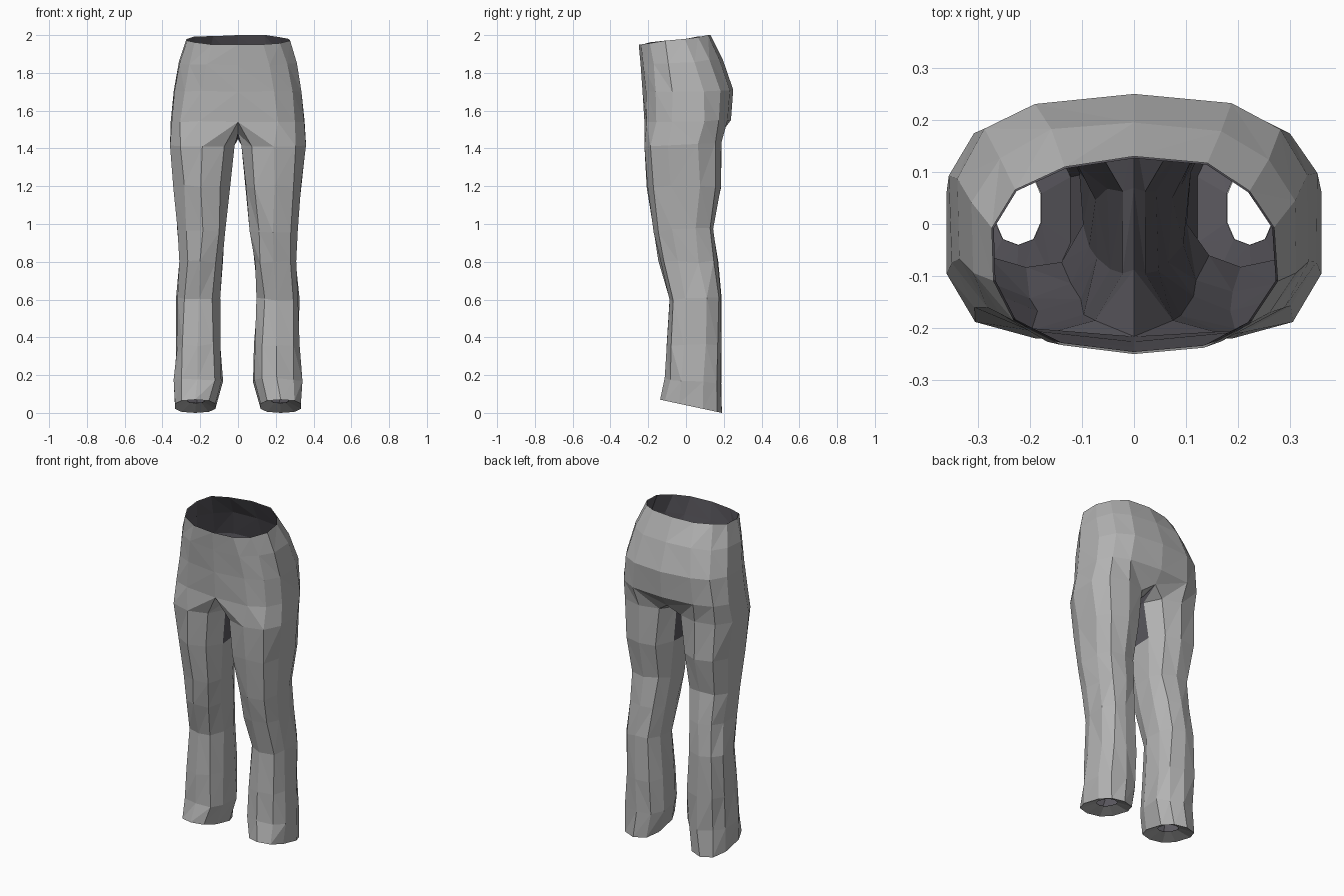
import bpy, bmesh, math, random

if "Cube" in bpy.data.objects:
    bpy.data.objects.remove(bpy.data.objects["Cube"])

random.seed(4)


def colour(name, rgb):
    m = bpy.data.materials.new(name)
    m.diffuse_color = (*rgb, 1)
    m.use_nodes = True
    m.node_tree.nodes["Principled BSDF"].inputs["Base Color"].default_value = m.diffuse_color
    return m


# Outer cloth and dark inside
fabric = colour("grey fabric", (0.45, 0.45, 0.45))
lining = colour("dark lining", (0.10, 0.095, 0.11))

# Hip sections: z front, z back, half width, y front, y back, squareness
HIPS = [
    (1.95, 2.00, 0.272, -0.25, 0.13, 0.85),
    (1.84, 1.87, 0.308, -0.240, 0.195, 0.78),
    (1.70, 1.71, 0.335, -0.230, 0.25, 0.72),
    (1.54, 1.55, 0.352, -0.220, 0.238, 0.66),
]
# Leg sections: z front, z back, x inner, x outer, y front, y back
LEGS = [
    (1.41, 1.43, 0.018, 0.360, -0.220, 0.187),
    (1.20, 1.20, 0.045, 0.337, -0.210, 0.190),
    (0.96, 0.98, 0.065, 0.317, -0.165, 0.145),
    (0.80, 0.80, 0.085, 0.306, -0.140, 0.165),
    (0.60, 0.62, 0.100, 0.322, -0.092, 0.190),
    (0.36, 0.36, 0.090, 0.328, -0.103, 0.190),
    (0.18, 0.16, 0.083, 0.336, -0.110, 0.183),
    (0.07, 0.00, 0.120, 0.333, -0.137, 0.190),
    (0.08, 0.05, 0.180, 0.265, -0.040, 0.100),  # turned-in hem
]


def spow(v, p):
    return math.copysign(abs(v) ** p, v)


def section(angles, cx, rx, y0, y1, z0, z1, p):
    """Rounded-square section whose height tilts from front to back."""
    rx /= max(spow(math.cos(math.radians(a)), p) for a in angles)
    pts = []
    for a in angles:
        c, s = math.cos(math.radians(a)), math.sin(math.radians(a))
        t = (1 + spow(s, p)) / 2
        pts.append([cx + rx * spow(c, p), y0 + (y1 - y0) * t, z0 + (z1 - z0) * t])
    return pts


def crumple(pts, amount):
    for q in pts:
        for k in range(3):
            q[k] += random.uniform(-amount, amount)


def bridge(bm, a, b, closed):
    n = len(a)
    for i in range(n if closed else n - 1):
        j = (i + 1) % n
        if (i + len(bm.faces)) % 3:
            bm.faces.new((a[i], a[j], b[j]))
            bm.faces.new((a[i], b[j], b[i]))
        else:
            bm.faces.new((a[i], a[j], b[i]))
            bm.faces.new((a[j], b[j], b[i]))


def build_half(bm, side):
    def verts(pts):
        return [bm.verts.new((side * x, y, z)) for x, y, z in pts]

    # Seat: half sections from front seam round to back seam
    half = [-90 + 180 * i / 7 for i in range(8)]
    prev = None
    for z0, z1, w, y0, y1, p in HIPS:
        pts = section(half, 0, w, y0, y1, z0, z1, p)
        crumple(pts[1:-1], 0.005)
        pts[0][0] = pts[-1][0] = 0
        ring = verts(pts)
        if prev:
            bridge(bm, prev, ring, False)
        prev = ring

    # Crotch: seam points close the hip section into a leg loop
    back, *inner = verts([(0, 0.185, 1.48), (0, 0.07, 1.45), (0, -0.09, 1.48)])
    bm.faces.new((prev[-2], prev[-1], back))
    prev = prev[:-1] + [back] + inner

    # Leg: ten-sided sections down to the slanted hem
    full = [-126 + 36 * i for i in range(10)]
    for k, (z0, z1, xi, xo, y0, y1) in enumerate(LEGS):
        pts = section(full, (xi + xo) / 2, (xo - xi) / 2, y0, y1, z0, z1, 0.8)
        if 0 < k < len(LEGS) - 2:
            crumple(pts, 0.007)
        ring = verts(pts)
        bridge(bm, prev, ring, True)
        prev = ring


bm = bmesh.new()
for side in (1, -1):
    build_half(bm, side)
bmesh.ops.remove_doubles(bm, verts=bm.verts, dist=0.0005)
bmesh.ops.recalc_face_normals(bm, faces=bm.faces)
# Make sure the outside of the cloth faces outward
outer = max(bm.faces, key=lambda f: f.calc_center_median().x)
if outer.normal.x < 0:
    bmesh.ops.reverse_faces(bm, faces=bm.faces)
# Dark gusset between the thighs
for f in bm.faces:
    c = f.calc_center_median()
    if abs(c.x) < 0.04 and 1.25 < c.z < 1.49 and abs(c.y) < 0.12:
        f.material_index = 1

mesh = bpy.data.meshes.new("trousers")
bm.to_mesh(mesh)
bm.free()
mesh.materials.append(fabric)
mesh.materials.append(lining)
trousers = bpy.data.objects.new("trousers", mesh)
bpy.context.collection.objects.link(trousers)

# Lining: a thin inner skin in the dark colour
skin = trousers.modifiers.new("lining", 'SOLIDIFY')
skin.thickness = 0.004
skin.offset = -1
skin.use_rim = False
skin.material_offset = 1
